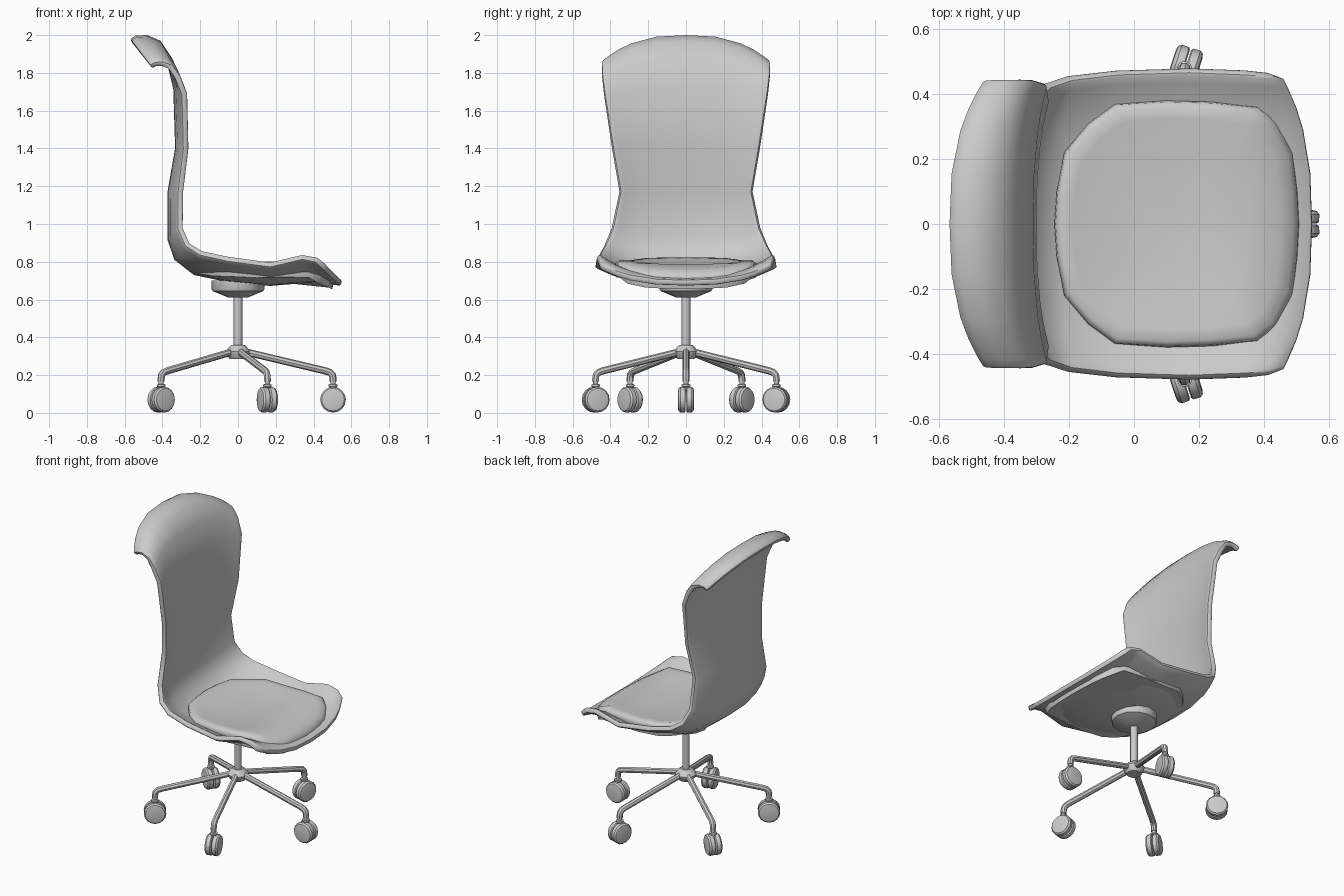
import bpy, math
from mathutils import Matrix, Vector

if "Cube" in bpy.data.objects:
    bpy.data.objects.remove(bpy.data.objects["Cube"])


def finish(ob, angle=40):
    """Apply modifiers / curve bevels, then shade smooth by angle."""
    bpy.ops.object.select_all(action='DESELECT')
    ob.select_set(True)
    bpy.context.view_layer.objects.active = ob
    bpy.ops.object.convert(target='MESH')
    bpy.ops.object.shade_smooth_by_angle(angle=math.radians(angle))
    return ob


def mesh_object(name, verts, faces):
    me = bpy.data.meshes.new(name)
    me.from_pydata(verts, [], faces)
    me.update()
    ob = bpy.data.objects.new(name, me)
    bpy.context.collection.objects.link(ob)
    return ob


def lathe(name, profile, sides=16, matrix=None):
    """Closed solid of revolution about z from (radius, z) points, bottom to top."""
    verts = [(r * math.cos(2 * math.pi * k / sides), r * math.sin(2 * math.pi * k / sides), z)
             for r, z in profile for k in range(sides)]
    faces = [(i * sides + k, i * sides + (k + 1) % sides,
              (i + 1) * sides + (k + 1) % sides, (i + 1) * sides + k)
             for i in range(len(profile) - 1) for k in range(sides)]
    faces.append(tuple(reversed(range(sides))))
    faces.append(tuple(range((len(profile) - 1) * sides, len(profile) * sides)))
    ob = mesh_object(name, verts, faces)
    if matrix:
        ob.data.transform(matrix)
    return finish(ob)


def interp(table, x):
    for (x0, z0), (x1, z1) in zip(table, table[1:]):
        if x <= x1:
            return z0 + (z1 - z0) * max(0, x - x0) / (x1 - x0)
    return table[-1][1]


# Shell: stations from head roll to seat front (centre x,z, edge x,z, half width)
stations = [
    (-.572, 1.98, -.465, 1.84, .445), (-.54, 1.998, -.44, 1.855, .447),
    (-.48, 2.0, -.40, 1.86, .447), (-.41, 1.97, -.345, 1.84, .447),
    (-.35, 1.88, -.305, 1.785, .443), (-.31, 1.72, -.267, 1.69, .43),
    (-.30, 1.40, -.26, 1.40, .385), (-.34, 1.17, -.287, 1.17, .345),
    (-.34, .92, -.29, .98, .385), (-.31, .83, -.255, .90, .42),
    (-.22, .76, -.19, .86, .443), (-.05, .725, -.05, .83, .46),
    (.17, .705, .17, .80, .467), (.35, .72, .34, .84, .46),
    (.46, .72, .42, .825, .455), (.55, .705, .465, .785, .445)]
cols = [-1, -.93, -.8, -.65, -.35, 0, .35, .65, .8, .93, 1]
n = len(cols)
verts = []
for cx, cz, ex, ez, w in stations:
    for u in cols:
        f = abs(u) ** 2.7
        verts.append((cx + (ex - cx) * f, w * u, cz + (ez - cz) * f))
faces = [(i * n + j, (i + 1) * n + j, (i + 1) * n + j + 1, i * n + j + 1)
         for i in range(len(stations) - 1) for j in range(n - 1)]
shell = mesh_object("seat_shell", verts, faces)
sol = shell.modifiers.new("thickness", 'SOLIDIFY')
sol.thickness, sol.offset = .033, -1
bev = shell.modifiers.new("rim", 'BEVEL')
bev.width, bev.segments, bev.limit_method, bev.angle_limit = .01, 2, 'ANGLE', math.radians(60)
finish(shell)

# Cushion: rounded outline in shrinking rings following a saddle-shaped top
half = [(.51, 0), (.505, .1), (.49, .22), (.44, .32), (.38, .362), (.24, .376), (.1, .38),
        (-.06, .37), (-.14, .31), (-.215, .22), (-.238, .1), (-.245, 0)]
outline = half + [(x, -y) for x, y in half[-2:0:-1]]
top = [(-.25, .835), (-.1, .79), (.15, .775), (.33, .79), (.43, .775), (.51, .74)]
m, mid = len(outline), .13
verts = []
for s, drop in [(.97, .09), (1, .04), (.99, .018), (.95, .004), (.85, 0), (.6, 0), (.3, 0)]:
    for x, y in outline:
        px, py = mid + (x - mid) * s, y * s
        verts.append((px, py, interp(top, px) + .03 * (abs(py) / .38) ** 3 * (px < .4) - drop))
rings = len(verts) // m
faces = [(i * m + k, i * m + (k + 1) % m, (i + 1) * m + (k + 1) % m, (i + 1) * m + k)
         for i in range(rings - 1) for k in range(m)]
verts.append((mid, 0, interp(top, mid)))
faces += [((rings - 1) * m + k, (rings - 1) * m + (k + 1) % m, rings * m) for k in range(m)]
faces.append(tuple(reversed(range(m))))
finish(mesh_object("seat_cushion", verts, faces), 50)

# Mount, column and hub
lathe("seat_mount", [(.05, .61), (.135, .645), (.14, .655), (.14, .70)], 12)
lathe("column", [(.023, .3), (.023, .64)])
lathe("base_hub", [(.045, .285), (.062, .31), (.066, .325), (.045, .35), (.034, .36)], 12)

# Five legs, each with a stem and a twin-wheel caster
R = .503
for i in range(5):
    spin = Matrix.Rotation(math.radians(72 * i), 4, 'Z')
    cu = bpy.data.curves.new("leg", 'CURVE')
    cu.dimensions = '3D'
    cu.bevel_depth, cu.bevel_resolution, cu.use_fill_caps = .019, 2, True
    sp = cu.splines.new('POLY')
    path = [(.03, .325), (.465, .222), (.487, .214), (.5, .2), (R, .18), (R, .165)]
    sp.points.add(len(path) - 1)
    for p, (r, z) in zip(sp.points, path):
        p.co = (*(spin @ Vector((r, 0, z))), 1)
    leg = bpy.data.objects.new(f"leg_{i + 1}", cu)
    bpy.context.collection.objects.link(leg)
    finish(leg)
    place = spin @ Matrix.Translation((R, 0, 0))
    lathe(f"caster_stem_{i + 1}", [(.018, .06), (.018, .135), (.023, .14), (.023, .15),
                                   (.013, .153), (.013, .185)], 12, place)
    for side in (-1, 1):
        tilt = Matrix.Translation((0, 0, .07)) @ Matrix.Rotation(side * math.pi / 2, 4, 'X')
        lathe(f"caster_wheel_{i + 1}_{'a' if side < 0 else 'b'}",
              [(.06, .002), (.067, .006), (.068, .03), (.06, .04), (.045, .043)],
              16, place @ tilt)
